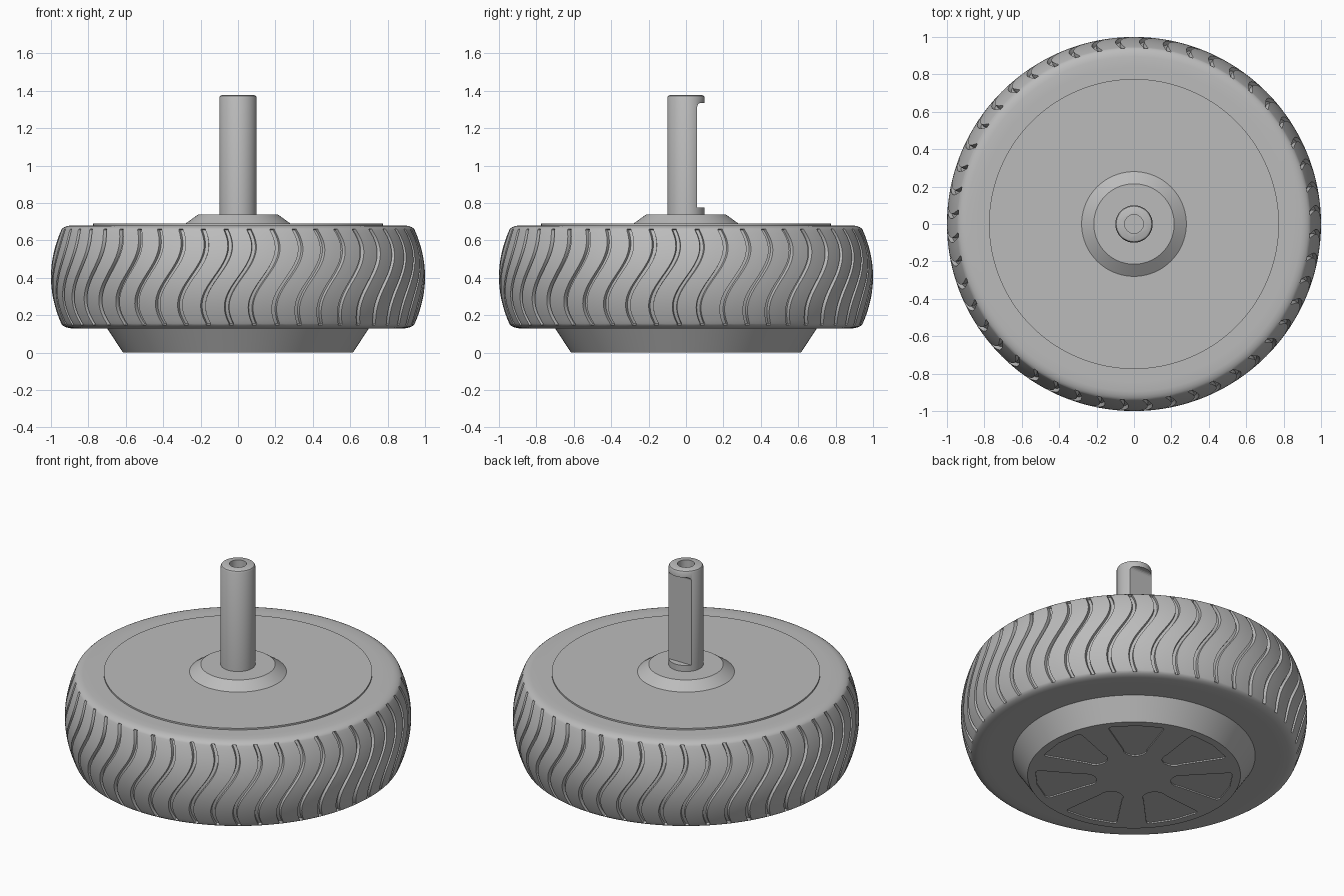
import bpy, bmesh, math
from math import sin, cos, pi, tau

if "Cube" in bpy.data.objects:
    bpy.data.objects.remove(bpy.data.objects["Cube"], do_unlink=True)

grey = bpy.data.materials.new("mid grey")
grey.use_nodes = True
colour = (0.5, 0.5, 0.5, 1)
grey.diffuse_color = colour
grey.node_tree.nodes["Principled BSDF"].inputs["Base Color"].default_value = colour


def finish(name, bm, smooth=30, cutter=False):
    bmesh.ops.recalc_face_normals(bm, faces=bm.faces[:])
    mesh = bpy.data.meshes.new(name)
    bm.to_mesh(mesh)
    bm.free()
    ob = bpy.data.objects.new(name, mesh)
    bpy.context.collection.objects.link(ob)
    mesh.materials.append(grey)
    if cutter:
        ob.hide_render = True
        ob.hide_set(True)
    else:
        bpy.ops.object.select_all(action="DESELECT")
        ob.select_set(True)
        bpy.context.view_layer.objects.active = ob
        bpy.ops.object.shade_smooth_by_angle(angle=math.radians(smooth))
    return ob


def skin(bm, rings):
    """Bridge equal rings of points and cap both ends."""
    loops = [[bm.verts.new(p) for p in ring] for ring in rings]
    n = len(loops[0])
    for a, b in zip(loops, loops[1:]):
        for i in range(n):
            j = (i + 1) % n
            bm.faces.new((a[i], a[j], b[j], b[i]))
    bm.faces.new(loops[0])
    bm.faces.new(loops[-1][::-1])


def turned(name, profile, sides=96, cutter=False):
    bm = bmesh.new()
    skin(bm, [[(r * cos(tau * i / sides), r * sin(tau * i / sides), z)
               for i in range(sides)] for r, z in profile])
    return finish(name, bm, cutter=cutter)


def cut(ob, cutter):
    mod = ob.modifiers.new(cutter.name, "BOOLEAN")
    mod.operation = "DIFFERENCE"
    mod.solver = "EXACT"
    mod.object = cutter


# Tyre: the grid columns follow the S-shaped tread, groove columns are sunk
MID, HALF, GROOVES, DEPTH = 0.405, 0.25, 48, 0.02
PITCH = tau / GROOVES
COLUMNS = [(0, 0), (0.03, 1), (0.17, 1), (0.2, 0), (0.47, 0), (0.73, 0)]


def tread_ring(r, h, sunk):
    t = max(-1, min(1, h / HALF))
    sway = 0.075 * sin(2.4 * t)
    ring = []
    for g in range(GROOVES):
        for offset, groove in COLUMNS:
            a = (g + offset) * PITCH + sway - pi / 2
            rr = r - DEPTH * groove * sunk
            ring.append((rr * cos(a), rr * sin(a), MID + h))
    return ring


shoulder = [(0.941, 0.257), (0.93, 0.265), (0.915, 0.271), (0.895, 0.275),
            (0.84, 0.275), (0.6, 0.275)]
rings = [tread_ring(r, -h, 0) for r, h in reversed(shoulder)]
ROWS = 28
for i in range(ROWS + 1):
    h = HALF * (2 * i / ROWS - 1)
    rings.append(tread_ring(1 - 0.88 * h * h, h, 1))
rings += [tread_ring(r, h, 0) for r, h in shoulder]
bm = bmesh.new()
skin(bm, rings)
finish("tyre", bm, 35)

# Hub: top disc, sloped boss and tapered lower cover
turned("top_disc", [(0.775, 0.67), (0.775, 0.69)], 128)
turned("shaft_boss", [(0.28, 0.685), (0.28, 0.69), (0.215, 0.737)])
cover = turned("lower_cover", [(0.615, 0), (0.7, 0.13), (0.7, 0.15)], 128)

# Shallow rounded pockets around the underside of the cover
POCKETS = 7
bm = bmesh.new()
for k in range(POCKETS):
    a = tau * k / POCKETS
    outline = []
    for i in range(9):                       # rounded inner end
        b = pi / 2 + pi * i / 8
        outline.append((0.29 + 0.07 * cos(b), 0.07 * sin(b)))
    for side in (-1, 1):                     # rounded outer corners
        corner = [(0.515, -0.155), (0.535, -0.16), (0.55, -0.145)]
        for x, y in corner if side < 0 else reversed(corner):
            outline.append((x, -side * y if side > 0 else y))
        if side < 0:
            outline.append((0.57, 0))
    skin(bm, [[(x * cos(a) - y * sin(a), x * sin(a) + y * cos(a), z)
               for x, y in outline] for z in (-0.02, 0.008)])
cut(cover, finish("pocket_cutter", bm, cutter=True))

# Shaft with a flat on the back and a bored end
shaft = turned("shaft", [(0.1, 0.7), (0.1, 1.363), (0.095, 1.373), (0.085, 1.378)], 64)
bm = bmesh.new()
bmesh.ops.create_cube(bm, size=1)
for v in bm.verts:
    v.co = (v.co.x * 0.3, 0.11 + v.co.y * 0.1, 1.055 + v.co.z * 0.56)
top_edge = [e for e in bm.edges if all(v.co.z > 1.3 and v.co.y < 0.1 for v in e.verts)]
bmesh.ops.bevel(bm, geom=top_edge, offset=0.02, segments=4, affect="EDGES", profile=0.5)
cut(shaft, finish("flat_cutter", bm, cutter=True))
cut(shaft, turned("bore_cutter", [(0.05, 1.15), (0.05, 1.45)], 48, True))
